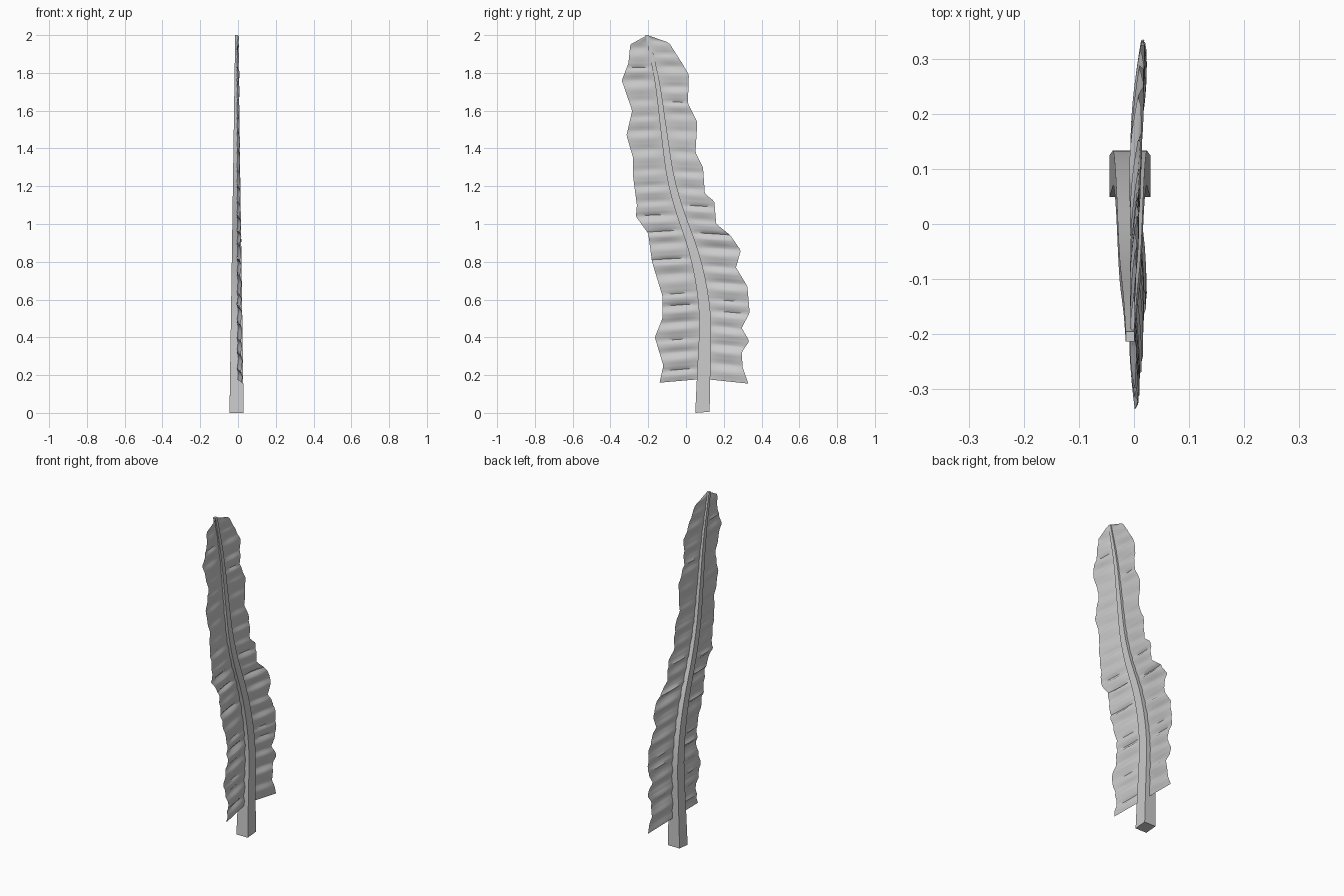
import bpy, bmesh, math, random

if "Cube" in bpy.data.objects:
    bpy.data.objects.remove(bpy.data.objects["Cube"])
random.seed(4)

# Midrib path: (z, y centre)
RIB = [(0, .087), (.25, .095), (.5, .105), (.7, .08), (.9, .03), (1.05, -.03),
       (1.25, -.085), (1.55, -.125), (1.75, -.15), (2, -.205)]
# Ragged outlines of the two halves: (z, y)
LEFT = [(.16, -.14), (.25, -.12), (.40, -.165), (.5, -.125), (.62, -.125), (.8, -.18),
        (.95, -.2), (1.04, -.265), (1.1, -.26), (1.25, -.28), (1.35, -.28), (1.47, -.315),
        (1.6, -.285), (1.76, -.34), (1.85, -.305), (1.95, -.295), (2, -.205)]
RIGHT = [(.155, .33), (.24, .30), (.32, .295), (.38, .335), (.45, .295), (.53, .337),
         (.67, .325), (.77, .265), (.86, .29), (.94, .235), (1.0, .16), (1.12, .15),
         (1.16, .1), (1.3, .09), (1.38, .05), (1.54, .06), (1.64, .01), (1.79, .015),
         (1.85, -.02), (1.96, -.09), (2, -.205)]


def lerp(table, z):
    for (z0, y0), (z1, y1) in zip(table, table[1:]):
        if z <= z1:
            t = max(0, (z - z0) / (z1 - z0))
            return y0 + (y1 - y0) * t
    return table[-1][1]


def rib_y(z):
    # Averaged lookup rounds the bends
    if z < .1 or z > 1.9:
        return lerp(RIB, z)
    return sum(lerp(RIB, z + d) for d in (-.08, -.04, 0, .04, .08)) / 5


def make_object(name, bm, angle):
    bmesh.ops.recalc_face_normals(bm, faces=bm.faces)
    me = bpy.data.meshes.new(name)
    bm.to_mesh(me)
    bm.free()
    ob = bpy.data.objects.new(name, me)
    bpy.context.collection.objects.link(ob)
    bpy.ops.object.select_all(action='DESELECT')
    bpy.context.view_layer.objects.active = ob
    ob.select_set(True)
    bpy.ops.object.shade_smooth_by_angle(angle=math.radians(angle))
    return ob


# Stem: square section, tapering along the midrib
bm = bmesh.new()
rings = []
N = 28
for i in range(N + 1):
    t = i / N
    z = 2 * t
    y, w = rib_y(z), .038 - .029 * t
    x0, x1 = -.045 + .03 * t, .03 - .029 * t
    tilt = .006 * (1 - t) ** 8
    rings.append([bm.verts.new(p) for p in (
        (x0, y - w, z), (x1, y - w, z), (x1, y + w, z + tilt), (x0, y + w, z + tilt))])
for a, b in zip(rings, rings[1:]):
    for k in range(4):
        bm.faces.new((a[k], a[(k + 1) % 4], b[(k + 1) % 4], b[k]))
bm.faces.new(rings[0])
bm.faces.new(rings[-1])
make_object("stem", bm, 30)


# Blade halves: thin sheets with irregular ripples running out from the midrib
def blade(name, outline):
    rows, cols = 150, 8
    ripple = []
    while len(ripple) <= rows:
        n, a = random.randint(5, 9), random.uniform(.4, 1)
        ripple += [a * math.sin(2 * math.pi * (k / n) ** 1.6) for k in range(n)]
    bm = bmesh.new()
    grid = []
    for i in range(rows + 1):
        t = i / rows
        ze = outline[0][0] + (2 - outline[0][0]) * t
        zr = .18 + 1.82 * t
        yr, ye = rib_y(zr), lerp(outline, ze)
        row = []
        for j in range(cols + 1):
            u = j / cols
            x = -.006 + (.026 - .018 * t) * u
            x += .015 * (1 - .55 * t) * ripple[i] * math.sin(math.pi * u * .85)
            z = zr + (ze - zr) * u
            row.append(bm.verts.new((x, yr + (ye - yr) * u, z)))
        grid.append(row)
    for a, b in zip(grid, grid[1:]):
        for j in range(cols):
            bm.faces.new((a[j], a[j + 1], b[j + 1], b[j]))
    bmesh.ops.remove_doubles(bm, verts=grid[-1], dist=.03)
    make_object(name, bm, 50)


blade("blade_left", LEFT)
blade("blade_right", RIGHT)
